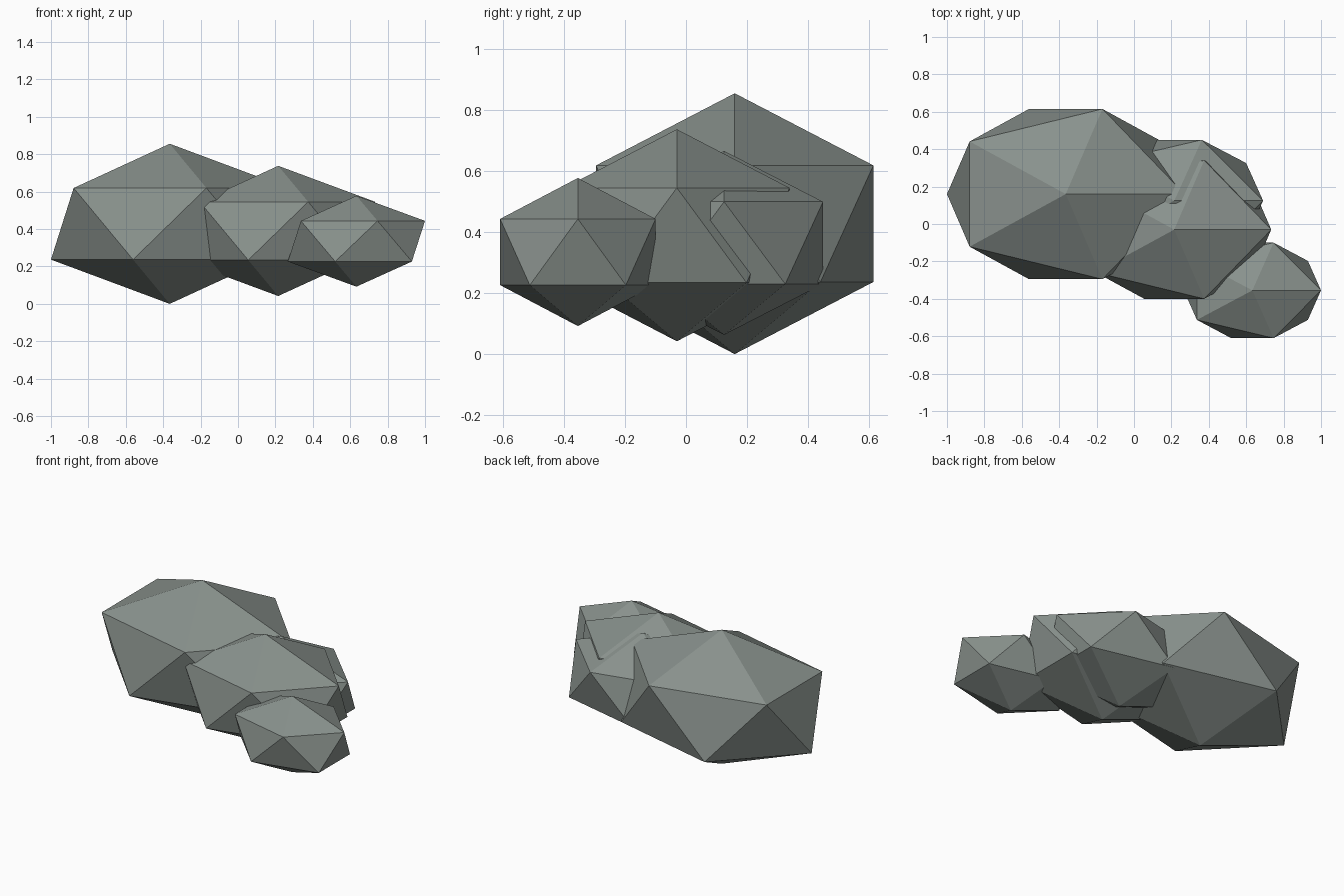
import bpy

# Remove the default cube
cube = bpy.data.objects.get("Cube")
if cube:
    bpy.data.objects.remove(cube, do_unlink=True)

# Single stone colour
stone = bpy.data.materials.new("grey_stone")
stone.use_nodes = True
colour = (0.25, 0.285, 0.265, 1.0)
stone.diffuse_color = colour
bsdf = stone.node_tree.nodes["Principled BSDF"]
bsdf.inputs["Base Color"].default_value = colour
bsdf.inputs["Roughness"].default_value = 0.9


def add_rock(name, centre, radii):
    """A flat-faced boulder: a stretched twenty-sided ball."""
    bpy.ops.mesh.primitive_ico_sphere_add(subdivisions=1, radius=1)
    rock = bpy.context.object
    rock.name = name
    rock.location = centre
    rock.scale = radii
    bpy.ops.object.transform_apply(location=True, rotation=False, scale=True)
    bpy.ops.object.shade_flat()
    rock.data.materials.append(stone)


# Overlapping boulders, from largest to smallest
add_rock("large_boulder", (-0.365, 0.16, 0.428), (0.71, 0.535, 0.428))
add_rock("middle_boulder", (0.215, -0.03, 0.39), (0.58, 0.435, 0.348))
add_rock("back_boulder", (0.216, 0.125, 0.365), (0.53, 0.382, 0.302))
add_rock("small_boulder", (0.633, -0.355, 0.335), (0.41, 0.3, 0.243))
